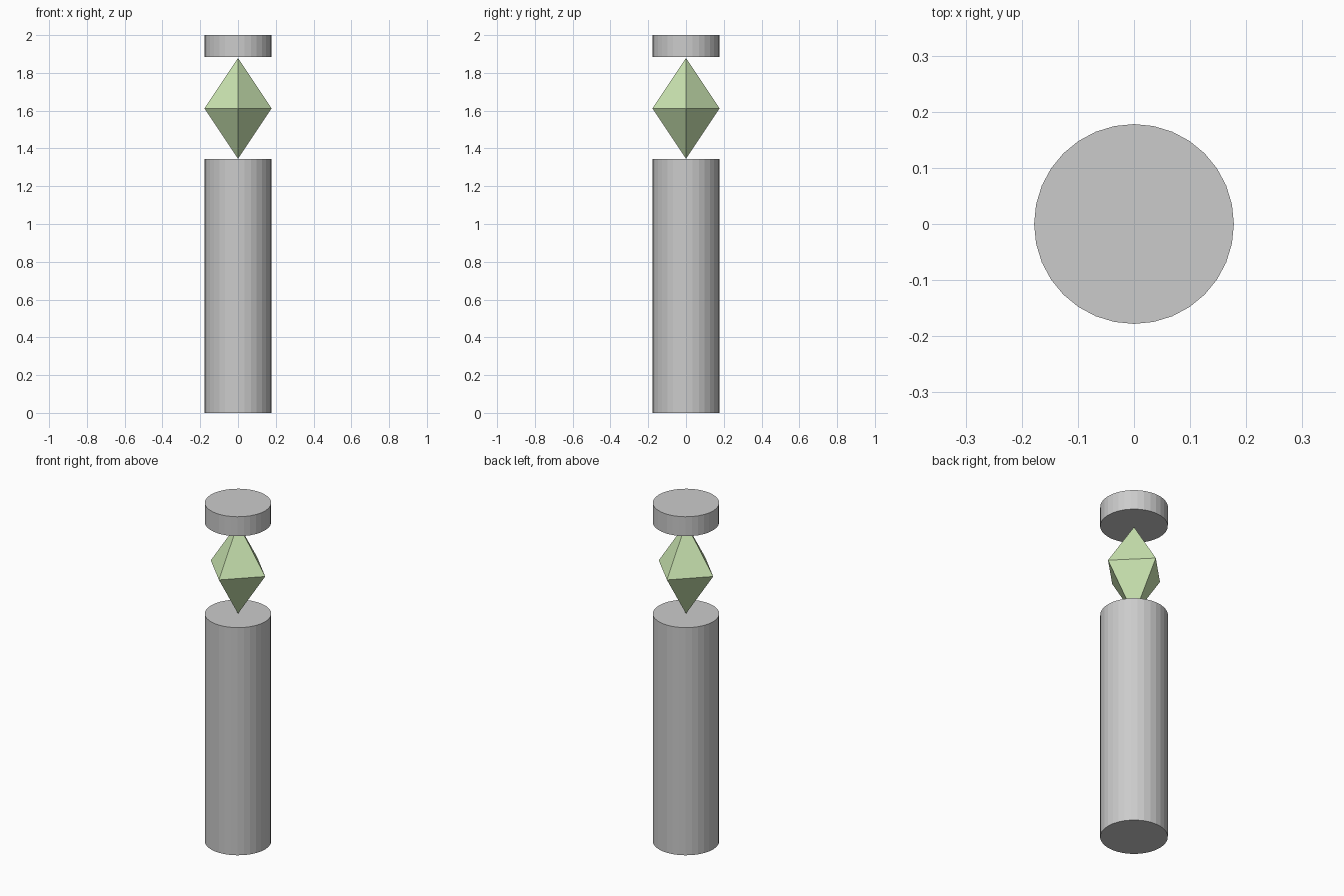
import bpy

if "Cube" in bpy.data.objects:
    bpy.data.objects.remove(bpy.data.objects["Cube"])

R = 0.178


def drum(name, z0, z1):
    bpy.ops.mesh.primitive_cylinder_add(
        vertices=32, radius=R, depth=z1 - z0, location=(0, 0, (z0 + z1) / 2))
    bpy.context.object.name = name


# Tall post and the matching floating cap
drum("post", 0, 1.345)
drum("cap", 1.885, 2.0)

# Stretched octahedral crystal: two four-sided cones sharing an equator
z_mid, half = 1.612, 0.267
ring = [(R, 0, 0), (0, R, 0), (-R, 0, 0), (0, -R, 0)]
faces = []
for i in range(4):
    j = (i + 1) % 4
    faces += [(i, j, 4), (j, i, 5)]
mesh = bpy.data.meshes.new("crystal")
mesh.from_pydata(ring + [(0, 0, half), (0, 0, -half)], [], faces)
crystal = bpy.data.objects.new("crystal", mesh)
crystal.location.z = z_mid
bpy.context.collection.objects.link(crystal)

green = bpy.data.materials.new("pale_green")
green.diffuse_color = (0.61, 0.8, 0.45, 1)
green.use_nodes = True
green.node_tree.nodes["Principled BSDF"].inputs["Base Color"].default_value = green.diffuse_color
mesh.materials.append(green)
